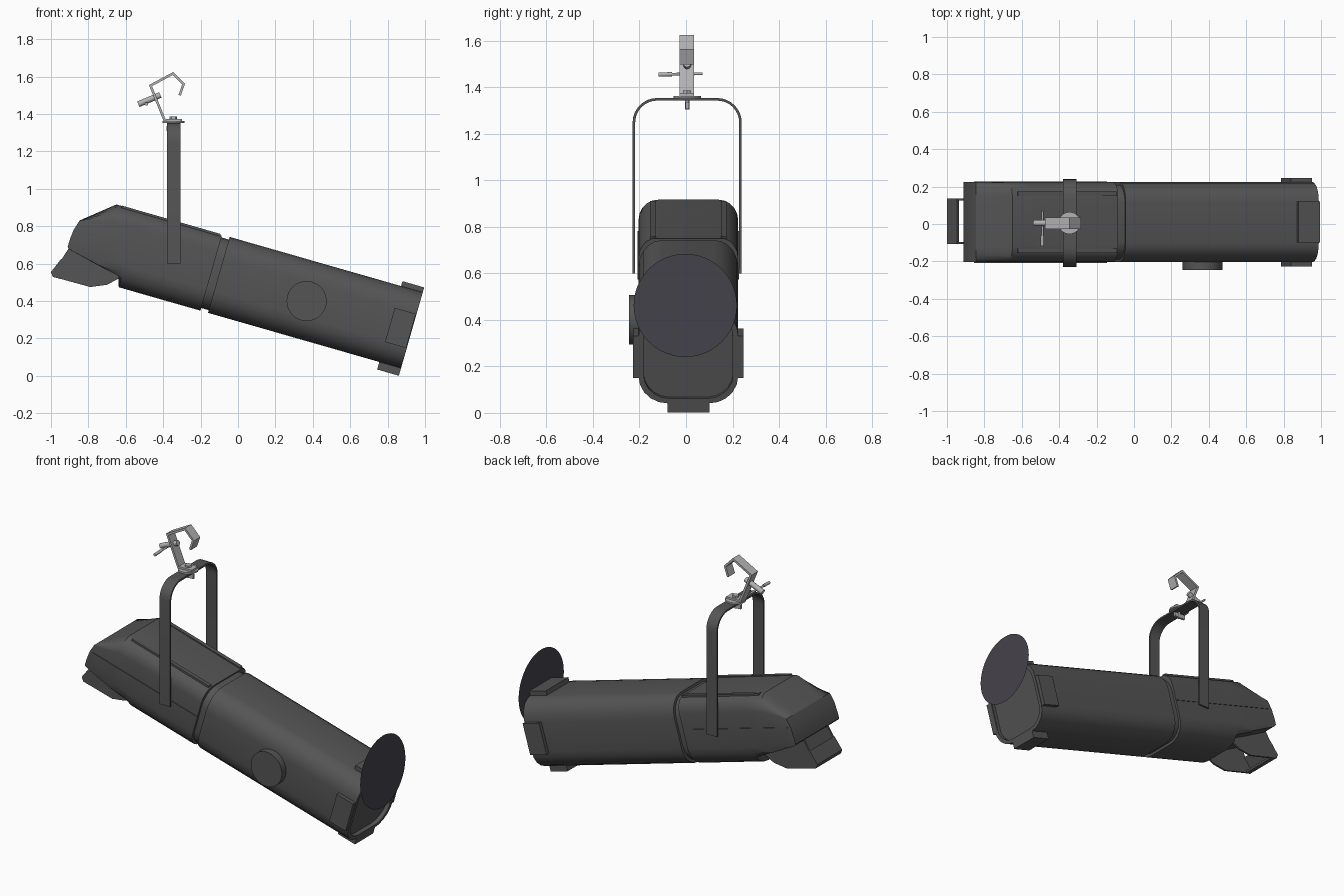
import bpy, bmesh, math
from mathutils import Matrix, Vector

if "Cube" in bpy.data.objects:
    bpy.data.objects.remove(bpy.data.objects["Cube"])

TILT = math.radians(16)
BODY = Matrix.Translation((-0.1025, 0.01, 0.54)) @ Matrix.Rotation(TILT, 4, 'Y')
I = Matrix.Identity(4)


def material(name, c):
    m = bpy.data.materials.new(name)
    m.diffuse_color = (*c, 1)
    m.use_nodes = True
    m.node_tree.nodes["Principled BSDF"].inputs["Base Color"].default_value = m.diffuse_color
    return m


DARK = material("dark_paint", (0.09, 0.09, 0.09))
LENS = material("lens_tint", (0.06, 0.055, 0.07))
METAL = material("bare_metal", (0.45, 0.45, 0.45))


def finish(name, bm, mat, M=I):
    bmesh.ops.recalc_face_normals(bm, faces=bm.faces)
    me = bpy.data.meshes.new(name)
    bm.to_mesh(me)
    bm.free()
    me.transform(M)
    ob = bpy.data.objects.new(name, me)
    bpy.context.collection.objects.link(ob)
    me.materials.append(mat)
    bpy.ops.object.select_all(action='DESELECT')
    ob.select_set(True)
    bpy.context.view_layer.objects.active = ob
    bpy.ops.object.shade_smooth_by_angle(angle=math.radians(30))
    return ob


def loft(name, rings, mat=DARK, M=I):
    bm = bmesh.new()
    vs = [[bm.verts.new(p) for p in r] for r in rings]
    for a, b in zip(vs, vs[1:]):
        n = len(a)
        for i in range(n):
            bm.faces.new((a[i], a[(i + 1) % n], b[(i + 1) % n], b[i]))
    bm.faces.new(vs[0])
    bm.faces.new(vs[-1])
    return finish(name, bm, mat, M)


def box(name, lo, hi, mat=DARK, M=I):
    ring = lambda x: [(x, lo[1], lo[2]), (x, hi[1], lo[2]), (x, hi[1], hi[2]), (x, lo[1], hi[2])]
    return loft(name, [ring(lo[0]), ring(hi[0])], mat, M)


def rod(name, p, q, r, mat=METAL, n=16):
    p, q = Vector(p), Vector(q)
    R = (q - p).to_track_quat('Z', 'Y').to_matrix().to_4x4()
    circ = [(r * math.cos(2 * math.pi * i / n), r * math.sin(2 * math.pi * i / n)) for i in range(n)]
    return loft(name, [[(a, b, z) for a, b in circ] for z in (0, (q - p).length)],
                mat, Matrix.Translation(p) @ R)


def prism_y(name, pts, y0, y1, mat=DARK):
    return loft(name, [[(x, y, z) for x, z in pts] for y in (y0, y1)], mat)


def thicken(path, t):
    # Closed outline around an open 2D path, mitred at the corners
    path = [Vector(p) for p in path]
    left, right = [], []
    for i, p in enumerate(path):
        d0 = (p - path[max(i - 1, 0)]).normalized() if i else (path[1] - p).normalized()
        d1 = (path[i + 1] - p).normalized() if i < len(path) - 1 else d0
        n = Vector((-(d0 + d1).y, (d0 + d1).x)).normalized()
        k = t / 2 / max(0.4, n.dot(Vector((-d0.y, d0.x))))
        left.append(p + n * k)
        right.append(p - n * k)
    return left + right[::-1]


def section(u, cy, cv, top=9, bot=-9, scale=1, w=0.214, h=0.211, steps=5):
    # Rounded cross-section of the body, clipped between bot and top
    half = []
    for y0, v0, sgn in ((cy, cv, 1), (0.09, 0.09, -1)):
        arc = []
        for i in range(steps + 1):
            a = math.pi / 2 * i / steps
            v = sgn * (v0 + (h - v0) * math.cos(a))
            arc.append((y0 + (w - y0) * math.sin(a), min(top, max(bot, v))))
        half += arc if sgn > 0 else arc[::-1]
    pts = half + [(-y, v) for y, v in reversed(half)]
    return [(u, y * scale, v * scale) for y, v in pts]


# Front barrel with recessed front face
loft("front_barrel", [section(u, 0.11, 0.09, scale=s) for u, s in
     ((0, 0.9), (0, 1), (1.074, 1), (1.074, 0.9), (1.05, 0.9))], M=BODY)
# Neck between the barrel and the lamp housing
loft("neck", [section(u, 0.11, 0.09, scale=0.93) for u in (-0.06, 0.03)], M=BODY)
# Rear lamp housing
loft("lamp_housing", [section(u, 0.13, 0.12, t, b) for u, t, b in
     ((-0.042, 0.205, -0.211), (-0.496, 0.21, -0.211), (-0.515, 0.211, -0.153),
      (-0.63, 0.211, -0.13), (-0.795, 0.075, -0.092), (-0.812, 0.02, -0.085),
      (-0.818, -0.04, -0.078))], M=BODY)
for s, side in ((1, "back"), (-1, "front")):
    # Ribs and seams along the housing
    y = sorted((s * 0.14, s * 0.165))
    box("top_rib_" + side, (-0.6, y[0], 0.18), (-0.05, y[1], 0.213), M=BODY)
    y = sorted((s * 0.2, s * 0.218))
    box("side_seam_" + side, (-0.79, y[0], 0.02), (-0.05, y[1], 0.026), M=BODY)
    # Accessory holder tabs
    y = sorted((s * 0.19, s * 0.237))
    box("side_tab_" + side, (0.953, y[0], -0.1), (1.07, y[1], 0.09), M=BODY)
box("top_tab", (0.953, -0.11, 0.19), (1.074, 0.11, 0.238), M=BODY)
box("bottom_tab", (0.953, -0.09, -0.253), (1.074, 0.09, -0.19), M=BODY)

# Side knob
rod("side_knob", (0.367, -0.19, 0.4), (0.367, -0.246, 0.4), 0.107, DARK, 40)

# Upright flat lens disc
bm = bmesh.new()
bmesh.ops.create_circle(bm, cap_ends=True, segments=48, radius=0.222)
finish("lens_disc", bm, LENS,
       Matrix.Translation((0.998, -0.003, 0.462)) @ Matrix.Rotation(math.pi / 2, 4, 'Y'))

# Rear handle: two cheeks and a grip
cheek = [(-0.9, 0.69), (-0.945, 0.62), (-1.0, 0.555), (-0.99, 0.53), (-0.79, 0.475),
         (-0.7, 0.487), (-0.62, 0.53), (-0.75, 0.65)]
for y in (-0.107, 0.125):
    prism_y("handle_cheek", cheek, y, y + 0.011)
prism_y("handle_grip", thicken([(-0.94, 0.622), (-0.992, 0.555), (-0.983, 0.534), (-0.95, 0.525)], 0.013),
        -0.107, 0.136)

# Hanging yoke
path = [(-0.224, 0.6)]
for cy, a0 in ((-0.124, 180), (0.134, 90)):
    for i in range(9):
        a = math.radians(a0 - i * 11.25)
        path.append((cy + 0.1 * math.cos(a), 1.248 + 0.1 * math.sin(a)))
path.append((0.234, 0.6))
outline = thicken([(y - 0.0, z) for y, z in path], 0.011)
n = len(path)
bm = bmesh.new()
vs = [[bm.verts.new((x, p.x, p.y)) for p in outline] for x in (-0.38, -0.307)]
m = 2 * n
for i in range(m):
    j = (i + 1) % m
    bm.faces.new((vs[0][i], vs[0][j], vs[1][j], vs[1][i]))
for v in vs:
    for i in range(n - 1):
        bm.faces.new((v[i], v[i + 1], v[m - 2 - i], v[m - 1 - i]))
finish("yoke", bm, DARK)

# Clamp: washer, bolt, wing nut and hook
rod("washer", (-0.345, 0.005, 1.353), (-0.345, 0.005, 1.363), 0.059, METAL, 32)
rod("yoke_bolt", (-0.345, 0.005, 1.305), (-0.345, 0.005, 1.372), 0.009)
rod("bolt_head", (-0.345, 0.005, 1.37), (-0.345, 0.005, 1.386), 0.02, METAL, 6)
box("wing_nut", (-0.383, -0.002, 1.308), (-0.307, 0.012, 1.335), METAL)
hook = thicken([(-0.3, 1.368), (-0.393, 1.368), (-0.468, 1.552), (-0.347, 1.617),
                (-0.291, 1.56), (-0.312, 1.5)], 0.013)
bm = bmesh.new()
vs = [[bm.verts.new((p.x, y, p.y)) for p in hook] for y in (-0.027, 0.034)]
for i in range(12):
    j = (i + 1) % 12
    bm.faces.new((vs[0][i], vs[0][j], vs[1][j], vs[1][i]))
for v in vs:
    for i in range(5):
        bm.faces.new((v[i], v[i + 1], v[10 - i], v[11 - i]))
finish("clamp_hook", bm, METAL)
rod("clamp_screw", (-0.533, 0.005, 1.452), (-0.415, 0.005, 1.502), 0.016)
rod("screw_bar", (-0.49, -0.115, 1.455), (-0.49, 0.07, 1.458), 0.006)
rod("bar_grip", (-0.49, -0.118, 1.454), (-0.49, -0.06, 1.456), 0.009)
